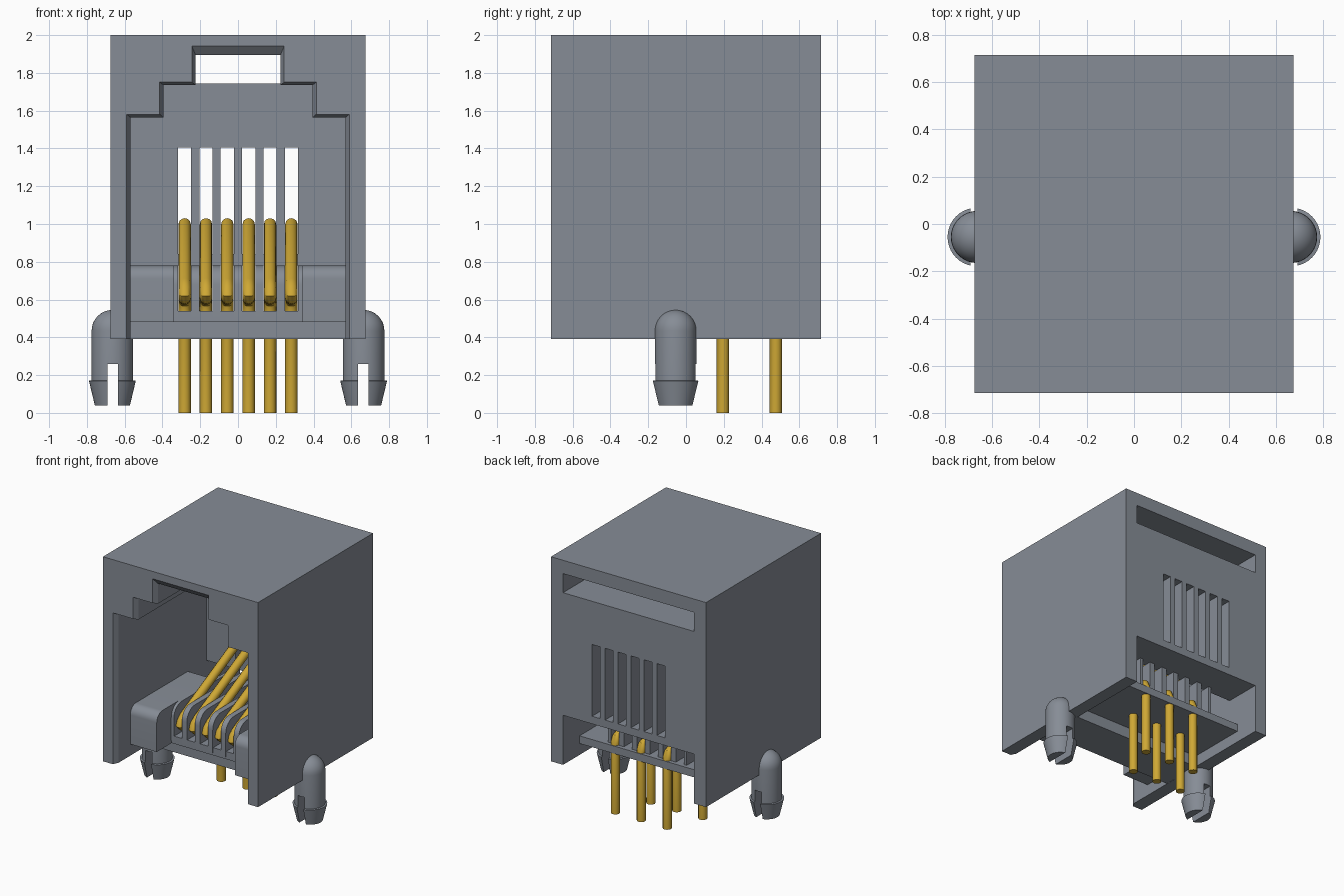
import bpy, bmesh, math
from mathutils import Vector

old = bpy.data.objects.get("Cube")
if old:
    bpy.data.objects.remove(old, do_unlink=True)


def material(name, rgb):
    m = bpy.data.materials.new(name)
    m.use_nodes = True
    m.diffuse_color = (*rgb, 1)
    m.node_tree.nodes["Principled BSDF"].inputs["Base Color"].default_value = (*rgb, 1)
    return m


GREY = material("slate grey plastic", (0.24, 0.265, 0.305))
GOLD = material("gold metal", (0.62, 0.39, 0.035))


def finish(name, bm, mat=GREY):
    bmesh.ops.recalc_face_normals(bm, faces=bm.faces)
    me = bpy.data.meshes.new(name)
    bm.to_mesh(me)
    bm.free()
    me.materials.append(mat)
    ob = bpy.data.objects.new(name, me)
    bpy.context.scene.collection.objects.link(ob)
    return ob


def activate(ob):
    bpy.ops.object.select_all(action='DESELECT')
    ob.select_set(True)
    bpy.context.view_layer.objects.active = ob


def smooth(ob):
    activate(ob)
    bpy.ops.object.shade_smooth_by_angle(angle=math.radians(35))


def loft(name, sections):
    """Closed solid through matching rings of points."""
    bm = bmesh.new()
    rings = [[bm.verts.new(p) for p in s] for s in sections]
    n = len(rings[0])
    for a, b in zip(rings, rings[1:]):
        for i in range(n):
            bm.faces.new((a[i], a[(i + 1) % n], b[(i + 1) % n], b[i]))
    bm.faces.new(rings[0])
    bm.faces.new(rings[-1])
    return finish(name, bm)


def box(name, x0, x1, y0, y1, z0, z1):
    ring = [(x0, z0), (x1, z0), (x1, z1), (x0, z1)]
    return loft(name, [[(x, y, z) for x, z in ring] for y in (y0, y1)])


def cut(ob, cutter):
    mod = ob.modifiers.new("cut", 'BOOLEAN')
    mod.operation, mod.solver, mod.object = 'DIFFERENCE', 'EXACT', cutter
    activate(ob)
    bpy.ops.object.modifier_apply(modifier=mod.name)
    bpy.data.objects.remove(cutter, do_unlink=True)


def rounded_slab(name, x0, x1, y0, y1, z0, z1, r):
    """Slab along y whose upper front edge is rounded."""
    prof = [(y1, z1), (y1, z0), (y0, z0)]
    for i in range(9):
        a = math.pi / 2 * i / 8
        prof.append((y0 + r - r * math.cos(a), z1 - r + r * math.sin(a)))
    ob = loft(name, [[(x, y, z) for y, z in prof] for x in (x0, x1)])
    smooth(ob)
    return ob


# Housing with stepped opening, flared at the front rim
def opening(y, side, step, top):
    half = [(0.57 + side, 0.2), (0.57 + side, 1.565 + step), (0.395 + side, 1.565 + step),
            (0.395 + side, 1.735 + step), (0.225 + side, 1.735 + step), (0.225 + side, top)]
    return [(x, y, z) for x, z in half] + [(-x, y, z) for x, z in reversed(half)]


PITCH = 0.113
CONTACT_X = [(i - 2.5) * PITCH for i in range(6)]
SLOT = 0.035

housing = box("housing", -0.675, 0.675, -0.715, 0.715, 0.39, 2.0)
cut(housing, loft("cutter", [opening(-0.72, 0.022, 0.018, 1.948),
                             opening(-0.675, 0, 0, 1.895),
                             opening(0.42, 0, 0, 1.895)]))
cut(housing, box("cutter", -0.57, 0.57, 0.3, 0.8, 0.2, 0.78))
cut(housing, box("cutter", -0.57, 0.57, 0.3, 0.8, 1.745, 1.895))
for x in CONTACT_X:
    cut(housing, box("cutter", x - SLOT, x + SLOT, 0.35, 0.8, 0.84, 1.405))

# Floor and the lower cross bar
box("floor_plate", -0.572, 0.572, -0.34, 0.51, 0.48, 0.54)
box("floor_bar", -0.572, 0.572, -0.3, 0.03, 0.391, 0.482)

# Shoulder blocks either side of the comb
for s, side in ((-1, "right"), (1, "left")):
    a, b = sorted((s * 0.34, s * 0.572))
    rounded_slab(f"shoulder_block_{side}", a, b, -0.525, 0.19, 0.48, 0.78, 0.07)

# Comb fins between the contacts
edges = [-0.342] + [x + d for x in CONTACT_X for d in (-SLOT, SLOT)] + [0.342]
for i in range(7):
    rounded_slab(f"comb_fin_{i + 1}", edges[2 * i], edges[2 * i + 1],
                 -0.345, 0.48, 0.5, 0.78, 0.1)


# Contacts: pin, run under the comb, bend and spring arm with a domed tip
R = 0.033
tip_dir = Vector((0.68, 0.33)).normalized()
for i, x in enumerate(CONTACT_X):
    pin_y = 0.195 if i % 2 == 0 else 0.475
    path = [(pin_y, 0.0, 1), (pin_y, 0.545, 1), (pin_y - 0.018, 0.588, 1),
            (pin_y - 0.06, 0.605, 1), (-0.25, 0.605, 1), (-0.29, 0.609, 1),
            (-0.312, 0.626, 1), (-0.30, 0.652, 1), (-0.26, 0.685, 1)]
    tip = Vector((0.38, 0.998))
    for k in range(6):
        a = math.pi / 2 * k / 5.2
        p = tip + tip_dir * R * math.sin(a)
        path.append((p.x, p.y, math.cos(a)))
    cu = bpy.data.curves.new(f"contact_{i + 1}", 'CURVE')
    cu.dimensions = '3D'
    cu.bevel_depth = R
    cu.bevel_resolution = 4
    cu.use_fill_caps = True
    sp = cu.splines.new('POLY')
    sp.points.add(len(path) - 1)
    for pt, (y, z, r) in zip(sp.points, path):
        pt.co = (x, y, z, 1)
        pt.radius = r
    cu.materials.append(GOLD)
    ob = bpy.data.objects.new(f"contact_{i + 1}", cu)
    bpy.context.scene.collection.objects.link(ob)
    activate(ob)
    bpy.ops.object.convert(target='MESH')
    smooth(bpy.context.view_layer.objects.active)

# Split snap pegs with domed tops
SEG = 40
prof = [(0.093, 0.04), (0.124, 0.17), (0.11, 0.172), (0.11, 0.435)]
prof += [(0.11 * math.cos(a), 0.435 + 0.11 * math.sin(a))
         for a in (math.pi / 2 * k / 8.1 for k in range(1, 9))]
for s, side in ((-1, "right"), (1, "left")):
    rings = [[(s * 0.665 + r * math.cos(2 * math.pi * j / SEG),
               -0.055 + r * math.sin(2 * math.pi * j / SEG), z) for j in range(SEG)]
             for r, z in prof]
    peg = loft(f"snap_peg_{side}", rings)
    a, b = sorted((s * 0.635, s * 0.692))
    cut(peg, box("cutter", a, b, -0.3, 0.2, -0.1, 0.26))
    smooth(peg)
